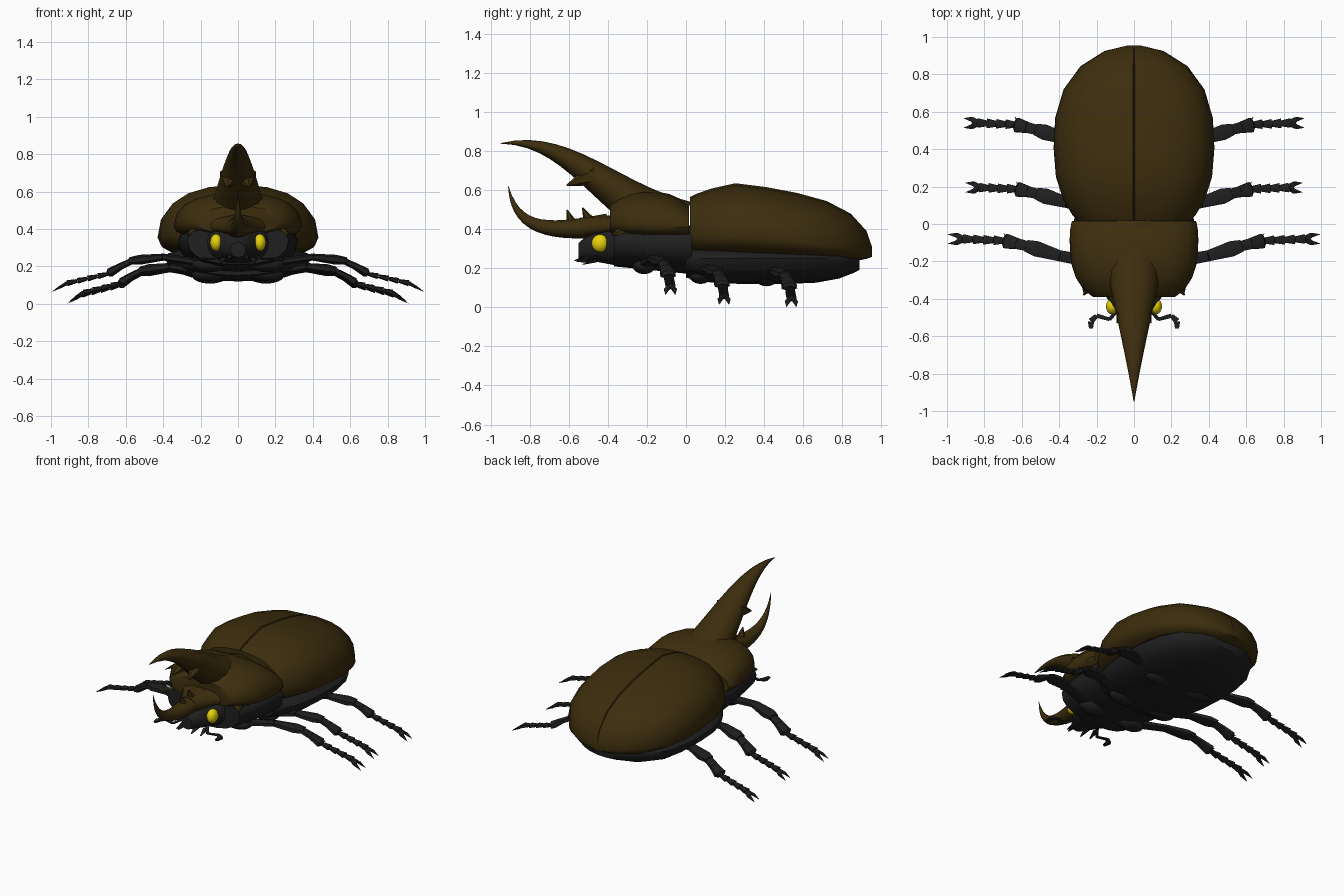
import bpy, bmesh
from math import sin, cos, pi, sqrt, radians
from mathutils import Vector, Matrix
from mathutils.geometry import interpolate_bezier

cube = bpy.data.objects.get("Cube")
if cube:
    bpy.data.objects.remove(cube, do_unlink=True)


def material(name, *rgb):
    mat = bpy.data.materials.new(name)
    mat.use_nodes = True
    mat.diffuse_color = (*rgb, 1)
    mat.node_tree.nodes["Principled BSDF"].inputs["Base Color"].default_value = (*rgb, 1)
    return mat


brown = material("shell brown", 0.045, 0.026, 0.004)
black = material("body black", 0.014, 0.014, 0.015)
yellow = material("eye yellow", 0.8, 0.65, 0.003)


def finish(name, bm, mat, mirror=False):
    bmesh.ops.recalc_face_normals(bm, faces=bm.faces)
    mesh = bpy.data.meshes.new(name)
    bm.to_mesh(mesh)
    bm.free()
    mesh.materials.append(mat)
    part = bpy.data.objects.new(name, mesh)
    bpy.context.collection.objects.link(part)
    bpy.ops.object.select_all(action='DESELECT')
    part.select_set(True)
    bpy.context.view_layer.objects.active = part
    bpy.ops.object.shade_smooth_by_angle(angle=radians(40))
    if mirror:
        part.modifiers.new("Mirror", 'MIRROR').use_mirror_merge = False


def skin(name, rings, mat, mirror=False):
    """Bridge equal closed rings and cap both ends."""
    bm = bmesh.new()
    rows = [[bm.verts.new(point) for point in ring] for ring in rings]
    for near, far in zip(rows, rows[1:]):
        for i in range(len(near)):
            bm.faces.new((near[i - 1], near[i], far[i], far[i - 1]))
    bm.faces.new(rows[0])
    bm.faces.new(rows[-1])
    finish(name, bm, mat, mirror)


def power(value, exponent):
    return abs(value) ** exponent * (1 if value > 0 else -1)


def body_part(name, mat, start, end, width, top, middle, low, square=0.85, half=False):
    """Loft along y; width and heights are rules of the fraction t from start to end."""
    rings, steps, sides = [], 9, 20
    for step in range(steps + 1):
        t = (1 - cos(pi * step / steps)) / 2 * 0.998
        ring = []
        for i in range(sides // 2 + 1 if half else sides):
            angle = pi / 2 - 2 * pi * i / sides
            rise = power(sin(angle), square)
            reach = top(t) - middle(t) if rise > 0 else middle(t) - low(t)
            ring.append(Vector((width(t) * power(cos(angle), square),
                                start + (end - start) * t, middle(t) + rise * reach)))
        if half:                      # sunken centre seam
            lip = ring[0].copy()
            lip.x += width(t) * 0.015
            ring.insert(1, lip)
            ring[0].z -= 0.01
        rings.append(ring)
    skin(name, rings, mat, half)


def horn(name, controls, width, depth, taper):
    """Oval tube tapering along a curve in the centre plane."""
    steps, sides, rings = 14, 12, []
    spine = interpolate_bezier(*[Vector((0, y, z)) for y, z in controls], steps + 1)
    for i, point in enumerate(spine):
        along = spine[min(i + 1, steps)] - spine[max(i - 1, 0)]
        up = Vector((1, 0, 0)).cross(along).normalized()
        left = 1.01 - i / steps
        rings.append([point + Vector((width * left ** taper * cos(a), 0, 0))
                      + up * depth * left ** min(taper, 1 / taper) * sin(a)
                      for a in (2 * pi * k / sides for k in range(sides))])
    skin(name, rings, brown)


def shaft(bm, base, tip, thick, thin, flat=0.55):
    """Six-sided tapered rod, flattened in height."""
    base, tip = Vector(base), Vector(tip)
    along = tip - base
    side = along.cross(Vector((0, 0, 1))).normalized()
    up = along.cross(side).normalized() * flat
    place = Matrix((side, up, along.normalized())).transposed().to_4x4()
    place.translation = (base + tip) / 2
    bmesh.ops.create_cone(bm, cap_ends=True, segments=6, radius1=thick,
                          radius2=thin, depth=along.length, matrix=place)


def chain(bm, points, radii):
    for i in range(len(points) - 1):
        shaft(bm, points[i], points[i + 1], radii[i], radii[i + 1])


def ball(bm, centre, size):
    place = Matrix.Translation(centre) @ Matrix.Diagonal((*size, 1))
    bmesh.ops.create_uvsphere(bm, u_segments=14, v_segments=9, radius=1, matrix=place)


def spikes(name, mirror, *items):
    bm = bmesh.new()
    for base, tip, radius in items:
        shaft(bm, base, tip, radius, radius / 12, 0.9)
    finish(name, bm, brown, mirror)


def dome(t, peak, sharp):
    """Rounded outline that is 1 at the peak and closes at t = 1."""
    return sqrt(1 - abs((t - peak) / (1 - peak)) ** sharp)


# Wing cases, split along the centre
body_part("wing_cases", brown, 0.02, 0.955,
          width=lambda t: 0.43 * dome(t, 0.43, 2.5),
          top=lambda t: (0.28 + 0.36 * dome(t, 0.27, 5) * (1 - 0.45 * abs(t - 0.27))
                         - 0.03 * (1 - t) ** 12),
          middle=lambda t: 0.37 - 0.09 * t ** 2,
          low=lambda t: 0.26 - 0.04 * t + 0.04 * t ** 12, half=True)

# Dark underside of the abdomen and thorax
body_part("abdomen", black, 0, 0.89,
          width=lambda t: 0.39 * sqrt(1 - 0.7 * abs(2 * t - 0.9) ** 3),
          top=lambda t: 0.32 - 0.04 * t,
          middle=lambda t: 0.25,
          low=lambda t: 0.12 + 0.05 * (2 * t - 0.9) ** 4)
body_part("thorax", black, 0.03, -0.37,
          width=lambda t: 0.32 - 0.05 * t ** 2,
          top=lambda t: 0.42,
          middle=lambda t: 0.34,
          low=lambda t: 0.17 + 0.04 * t)

# Thorax shield, head and brown brow
body_part("thorax_shield", brown, 0.015, -0.39,
          width=lambda t: 0.345 * sqrt(1 - 0.6 * t ** 4 - 0.08 * (1 - t) ** 12),
          top=lambda t: 0.6 - 0.08 * (1 - t) ** 5 - 0.08 * t ** 6,
          middle=lambda t: 0.41 + 0.02 * t,
          low=lambda t: 0.34 + 0.04 * t ** 4)
body_part("head", black, -0.33, -0.55,
          width=lambda t: 0.19 - 0.15 * t,
          top=lambda t: 0.43 - 0.1 * t ** 2,
          middle=lambda t: 0.34 - 0.05 * t,
          low=lambda t: 0.21 + 0.04 * t)
body_part("brow", brown, -0.34, -0.54,
          width=lambda t: 0.23 - 0.17 * sqrt(t),
          top=lambda t: 0.475 - 0.015 * t,
          middle=lambda t: 0.41,
          low=lambda t: 0.38 - 0.02 * t)

# Long horn from the shield and upturned horn from the head
horn("upper_horn", ((-0.03, 0.41), (-0.4, 0.55), (-0.6, 0.88), (-0.95, 0.84)), 0.18, 0.14, 1)
horn("lower_horn", ((-0.4, 0.42), (-0.7, 0.38), (-0.87, 0.39), (-0.91, 0.62)), 0.08, 0.06, 1.2)

# Teeth on the horns and pointed shield corners
spikes("lower_horn_teeth", False, ((0, -0.58, 0.42), (0, -0.61, 0.5), 0.035),
       ((0, -0.49, 0.43), (0, -0.53, 0.51), 0.04))
spikes("upper_horn_teeth", True, ((0.04, -0.47, 0.68), (0.06, -0.61, 0.625), 0.065))
spikes("shield_corners", True, ((0.21, -0.3, 0.4), (0.27, -0.38, 0.37), 0.05))

# Eyes
eyes = bmesh.new()
ball(eyes, (0.117, -0.44, 0.328), (0.033, 0.044, 0.046))
finish("eyes", eyes, yellow, True)

# Clubbed antennae and mouth feelers
feelers = bmesh.new()
chain(feelers, [(0.09, -0.46, 0.26), (0.13, -0.51, 0.24), (0.2, -0.49, 0.24),
                (0.23, -0.52, 0.24), (0.23, -0.56, 0.24)], (0.012, 0.011, 0.013, 0.02, 0.012))
shaft(feelers, (0.04, -0.49, 0.26), (0.05, -0.57, 0.24), 0.022, 0.004)
shaft(feelers, (0.08, -0.46, 0.24), (0.09, -0.53, 0.22), 0.018, 0.004)
finish("antennae_and_feelers", feelers, black, True)


def leg(name, reach, start, sweep, lift):
    """Thigh, spurred shin, four flared foot segments and a forked claw."""
    bm = bmesh.new()
    shape = ((0.4, 0, 0.2), (0.58, 0.6, 0.18), (0.7, 0.9, 0.11), (0.92, 1, 0.06), (1, 1, 0.015))
    hip, knee, ankle, toe, tip = [Vector((reach * out, start + sweep * back, lift + height))
                                  for out, back, height in shape]
    root = Vector((0.15, start - sweep / 2, lift + 0.165))
    ball(bm, root, (0.1, 0.06, 0.045))
    chain(bm, (root, hip, hip.lerp(knee, 0.7), knee), (0.04, 0.034, 0.048, 0.036))
    chain(bm, (knee.lerp(hip, 0.1), knee.lerp(ankle, 0.4), knee.lerp(ankle, 0.9), ankle),
          (0.03, 0.034, 0.045, 0.026))
    for i in range(4):
        shaft(bm, ankle.lerp(toe, i / 4), ankle.lerp(toe, (i + 0.95) / 4), 0.018, 0.029)
    for side in (-1, 1):
        spread = Vector((0, side * 0.025, 0))
        shaft(bm, knee.lerp(ankle, 0.7), ankle + spread * 1.6, 0.016, 0.001)
        bend = toe.lerp(tip, 0.4) + spread * 0.8
        chain(bm, (toe, bend, tip + spread), (0.02, 0.015, 0.001))
    finish(name, bm, black, True)


# Three pairs of legs
leg("front_legs", reach=0.995, start=-0.17, sweep=0.09, lift=0.05)
leg("middle_legs", reach=0.9, start=0.115, sweep=0.08, lift=0)
leg("hind_legs", reach=0.91, start=0.455, sweep=0.085, lift=-0.012)
